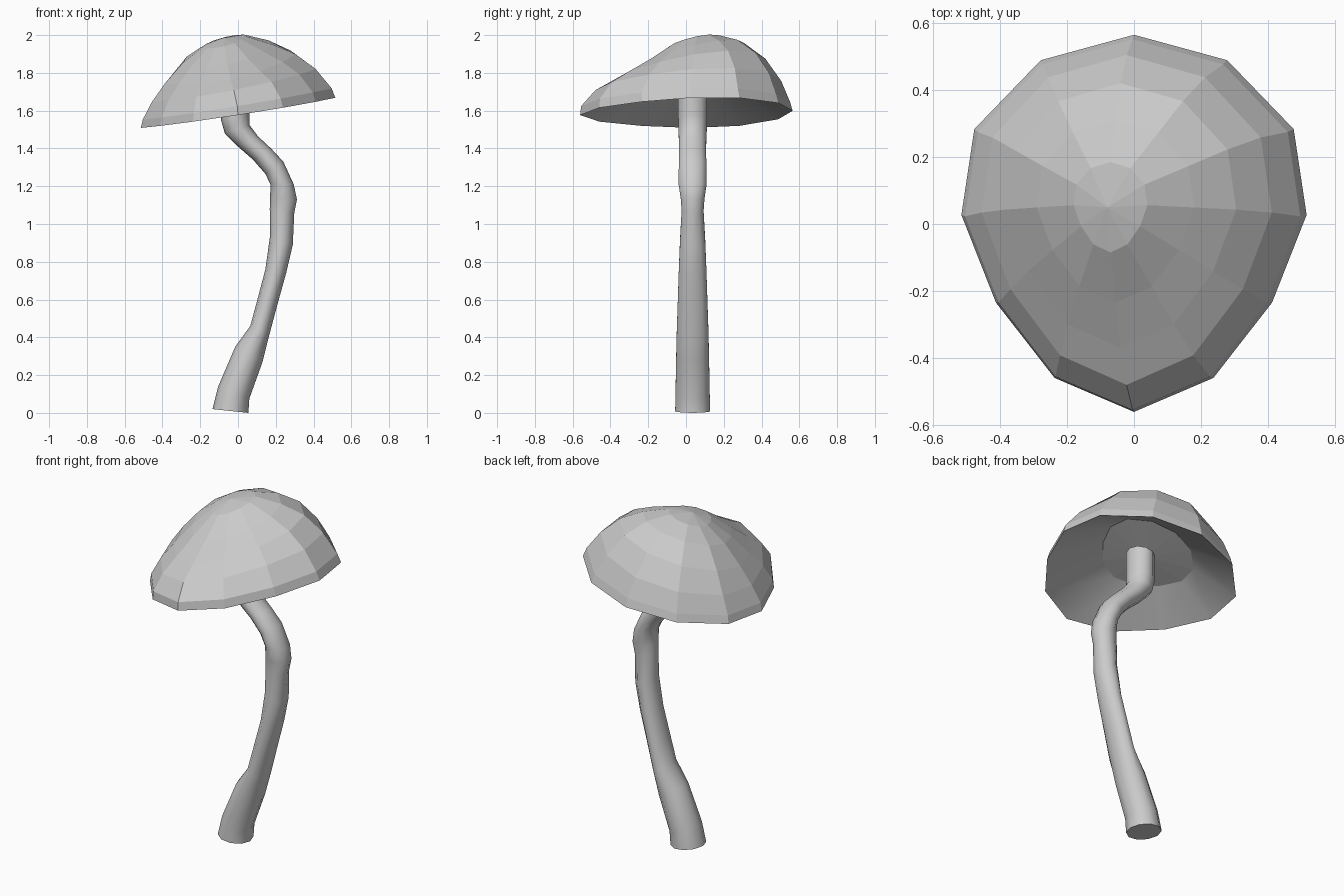
import bpy, bmesh
from math import sin, cos, pi

if "Cube" in bpy.data.objects:
    bpy.data.objects.remove(bpy.data.objects["Cube"])


def bridge(bm, a, b, smooth):
    n = len(a)
    for i in range(n):
        f = bm.faces.new((a[i], a[(i + 1) % n], b[(i + 1) % n], b[i]))
        f.smooth = smooth


def fan(bm, ring, apex):
    v = bm.verts.new(apex)
    for i in range(len(ring)):
        bm.faces.new((ring[i], ring[(i + 1) % len(ring)], v))


def finish(bm, name):
    bmesh.ops.recalc_face_normals(bm, faces=bm.faces)
    mesh = bpy.data.meshes.new(name)
    bm.to_mesh(mesh)
    bm.free()
    obj = bpy.data.objects.new(name, mesh)
    bpy.context.collection.objects.link(obj)
    return obj


# Cap: mirrored 12-sided egg outline, stacked as tilted rings
half = [(0, 1), (.54, .865), (.925, .5), (1, .045), (.8, -.42), (.46, -.82), (0, -1)]
outline = half + [(-x, y) for x, y in half[-2:0:-1]]
# centre x, centre y, radius x, radius y, height, slope x, slope y
rings = [
    (-.07, .05, .11, .135, 1.965, .25, .18),
    (-.055, .037, .235, .272, 1.90, .20, .21),
    (-.04, .025, .345, .395, 1.82, .22, .14),
    (-.022, .012, .433, .492, 1.733, .20, .05),
    (-.004, -.002, .50, .553, 1.635, .165, .02),
    (0, .002, .515, .5625, 1.588, .155, .02),
    (-.05, .03, .25, .26, 1.73, .30, .08),      # underside ceiling
]
bm = bmesh.new()
loops = []
for cx, cy, rx, ry, z, sx, sy in rings:
    loops.append([bm.verts.new((cx + u * rx, cy + v * ry, z + sx * u * rx + sy * v * ry))
                  for u, v in outline])
fan(bm, loops[0], (-.08, .05, 1.985))
for i in range(len(loops) - 1):
    bridge(bm, loops[i], loops[i + 1], i == len(loops) - 2)
fan(bm, loops[-1], (-.05, .03, 1.72))
finish(bm, "mushroom_cap")

# Stem: each ring spans a left and right silhouette point, with a depth radius
sections = [
    (-.135, .02, .055, 0, .097),
    (-.105, .14, .06, .075, .095),
    (-.015, .35, .13, .27, .091),
    (.065, .46, .165, .41, .088),
    (.10, .59, .205, .56, .083),
    (.145, .76, .255, .74, .077),
    (.17, .94, .29, .89, .070),
    (.168, 1.08, .298, 1.06, .061),
    (.17, 1.14, .312, 1.13, .066),
    (.172, 1.21, .295, 1.21, .078),
    (.145, 1.265, .24, 1.33, .077),
    (.08, 1.34, .175, 1.40, .075),
    (0, 1.41, .105, 1.465, .076),
    (-.07, 1.48, .06, 1.525, .079),
    (-.09, 1.55, .06, 1.58, .08),
    (-.09, 1.70, .06, 1.73, .081),
]
bm = bmesh.new()
loops = []
for xl, zl, xr, zr, ry in sections:
    ring = []
    for k in range(10):
        a = 2 * pi * k / 10
        t = .5 + .5 * cos(a)
        ring.append(bm.verts.new((xl + (xr - xl) * t, .035 + ry * sin(a), zl + (zr - zl) * t)))
    loops.append(ring)
for a, b in zip(loops, loops[1:]):
    bridge(bm, a, b, True)
bm.faces.new(loops[0])
bm.faces.new(loops[-1])
finish(bm, "mushroom_stem")
